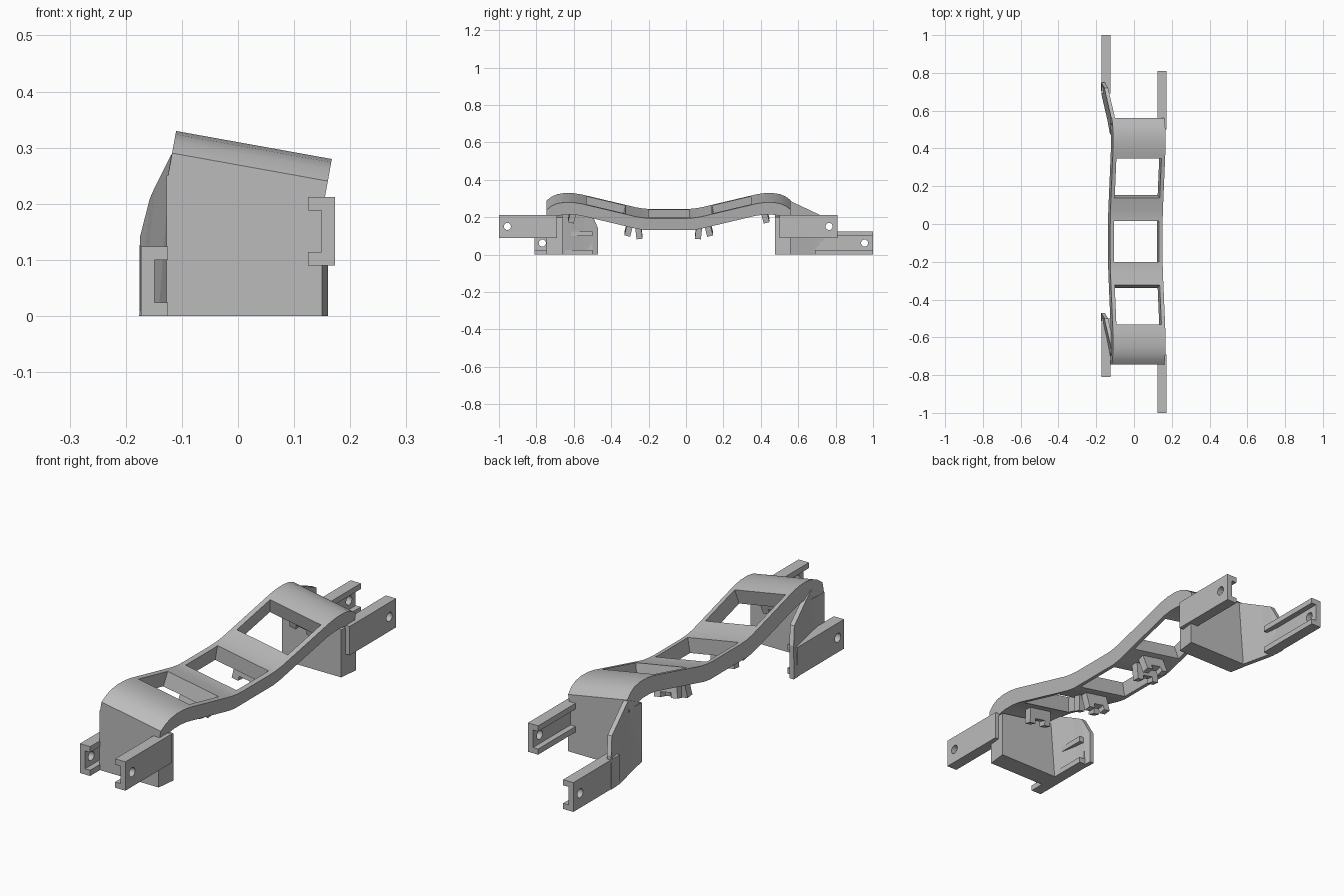
import bpy, bmesh, math
from mathutils import Matrix, Vector

cube = bpy.data.objects.get("Cube")
if cube:
    bpy.data.objects.remove(cube)

grey = bpy.data.materials.new("plain grey")
grey.use_nodes = True
grey.diffuse_color = (0.5, 0.5, 0.5, 1)
grey.node_tree.nodes["Principled BSDF"].inputs["Base Color"].default_value = (0.5, 0.5, 0.5, 1)

MID = -0.0925                                   # y of the bridge centre
TILT = Matrix.Rotation(math.radians(10.2), 4, "Y")
LEFT, RIGHT = -0.167, 0.115                     # bridge edges before tilting
CENTRE = (LEFT + RIGHT) / 2


def make(name, bm, matrix=None):
    if matrix:
        bm.transform(matrix)
    bmesh.ops.recalc_face_normals(bm, faces=bm.faces)
    mesh = bpy.data.meshes.new(name)
    bm.to_mesh(mesh)
    bm.free()
    mesh.materials.append(grey)
    obj = bpy.data.objects.new(name, mesh)
    bpy.context.collection.objects.link(obj)
    return obj


def loft(rings):
    """Skin matching closed rings of points and cap both ends."""
    bm = bmesh.new()
    rows = [[bm.verts.new(p) for p in ring] for ring in rings]
    n = len(rows[0])
    for a, b in zip(rows, rows[1:]):
        for i in range(n):
            j = (i + 1) % n
            bm.faces.new((a[i], a[j], b[j], b[i]))
    bm.faces.new(rows[0])
    bm.faces.new(rows[-1])
    return bm


def box(centre, size, pitch=0):
    bm = bmesh.new()
    bmesh.ops.create_cube(bm, size=1)
    bm.transform(Matrix.Translation(centre) @ Matrix.Rotation(math.radians(pitch), 4, "X")
                 @ Matrix.Diagonal((*size, 1)))
    return bm


def cut(target, bm, matrix=None):
    cutter = make("cutter", bm, matrix)
    cutter.hide_render = True
    mod = target.modifiers.new("cut", "BOOLEAN")
    mod.operation = "DIFFERENCE"
    mod.solver = "EXACT"
    mod.object = cutter
    bpy.context.view_layer.objects.active = target
    bpy.ops.object.modifier_apply(modifier=mod.name)
    bpy.data.objects.remove(cutter)


def smooth(obj, degrees):
    bpy.ops.object.select_all(action="DESELECT")
    obj.select_set(True)
    bpy.context.view_layer.objects.active = obj
    bpy.ops.object.shade_smooth_by_angle(angle=math.radians(degrees))


# Wavy bridge: half profile as distance from middle, top height, bottom height
half = [(0.09, 0.218, 0.155), (0.13, 0.22, 0.155), (0.17, 0.226, 0.161),
        (0.44, 0.291, 0.226), (0.47, 0.298, 0.233), (0.51, 0.304, 0.238),
        (0.555, 0.305, 0.238), (0.595, 0.299, 0.232), (0.625, 0.286, 0.224),
        (0.6525, 0.265, 0.214)]
stations = [(-u, t, b) for u, t, b in reversed(half)] + half
bridge = make("bridge", loft([
    [(LEFT, MID + u, t), (RIGHT, MID + u, t), (RIGHT, MID + u, b), (LEFT, MID + u, b)]
    for u, t, b in stations]), TILT)

# Three window openings, cut square to the bridge surface
for side in (-1, 0, 1):
    height = 0.235 if side else 0.19
    cut(bridge, box((CENTRE, MID + side * 0.343, height), (0.242, 0.215, 0.2), side * 13.5), TILT)
smooth(bridge, 20)

# Clips under the bridge, each a block with a notch
for side, end in ((-1, "front"), (1, "back")):
    for place, u, z, pitch in (("inner", 0.16, 0.125, -6), ("middle", 0.213, 0.14, 14),
                               ("outer", 0.515, 0.212, 14)):
        at = Vector((CENTRE, MID + side * u, z))
        clip = make(f"{end}_{place}_clip", box(at, (0.11, 0.032, 0.07), side * pitch), TILT)
        cut(clip, box(at + Vector((0, 0, -0.03)), (0.05, 0.1, 0.03), side * pitch), TILT)

# End walls and the flared side panels growing from them
flare = [(0, -0.127, -0.125, 0.25), (0.08, -0.142, -0.119, 0.288),
         (0.2, -0.17, -0.147, 0.232), (0.245, -0.175, -0.157, 0.21),
         (0.275, -0.176, -0.175, 0.14)]
for end, y in (("front", -0.745), ("back", 0.475)):
    plan = [(-0.127, 0), (0.15, 0), (0.16, 0.085), (-0.122, 0.085)]
    make(f"{end}_wall", loft([
        [(px, y + py, 0) for px, py in plan],
        [(px, y + py, 0.228 - 0.18 * px) for px, py in plan]]))
    thick = 0.02
    make(f"{end}_flared_panel", loft([
        [(xb, y + d, 0), (xt, y + d, zt), (xt + thick, y + d, zt), (xb + thick, y + d, 0)]
        for d, xb, xt, zt in flare]))

# Channel rails opening inwards, each with a bolt hole
WEB, FLANGE, LENGTH = 0.024, 0.048, 0.31


def rail(name, side, y, z, tall, hole_y):
    out = side * 0.173
    web, tip = out - side * WEB, out - side * FLANGE
    section = [(out, z), (tip, z), (tip, z + WEB), (web, z + WEB),
               (web, z + tall - WEB), (tip, z + tall - WEB), (tip, z + tall), (out, z + tall)]
    obj = make(name, loft([[(px, yy, pz) for px, pz in section] for yy in (y, y + LENGTH)]))
    bm = bmesh.new()
    bmesh.ops.create_cone(bm, cap_ends=True, segments=24, radius1=0.019, radius2=0.019, depth=0.2)
    cut(obj, bm, Matrix.Translation((out, hole_y, z + tall / 2))
        @ Matrix.Rotation(math.pi / 2, 4, "Y"))
    smooth(obj, 30)


rail("front_left_rail", 1, -1.0, 0.09, 0.122, -0.955)
rail("back_left_rail", 1, 0.5, 0.09, 0.122, 0.765)
rail("front_right_rail", -1, -0.81, 0, 0.124, -0.768)
rail("back_right_rail", -1, 0.69, 0, 0.124, 0.955)
